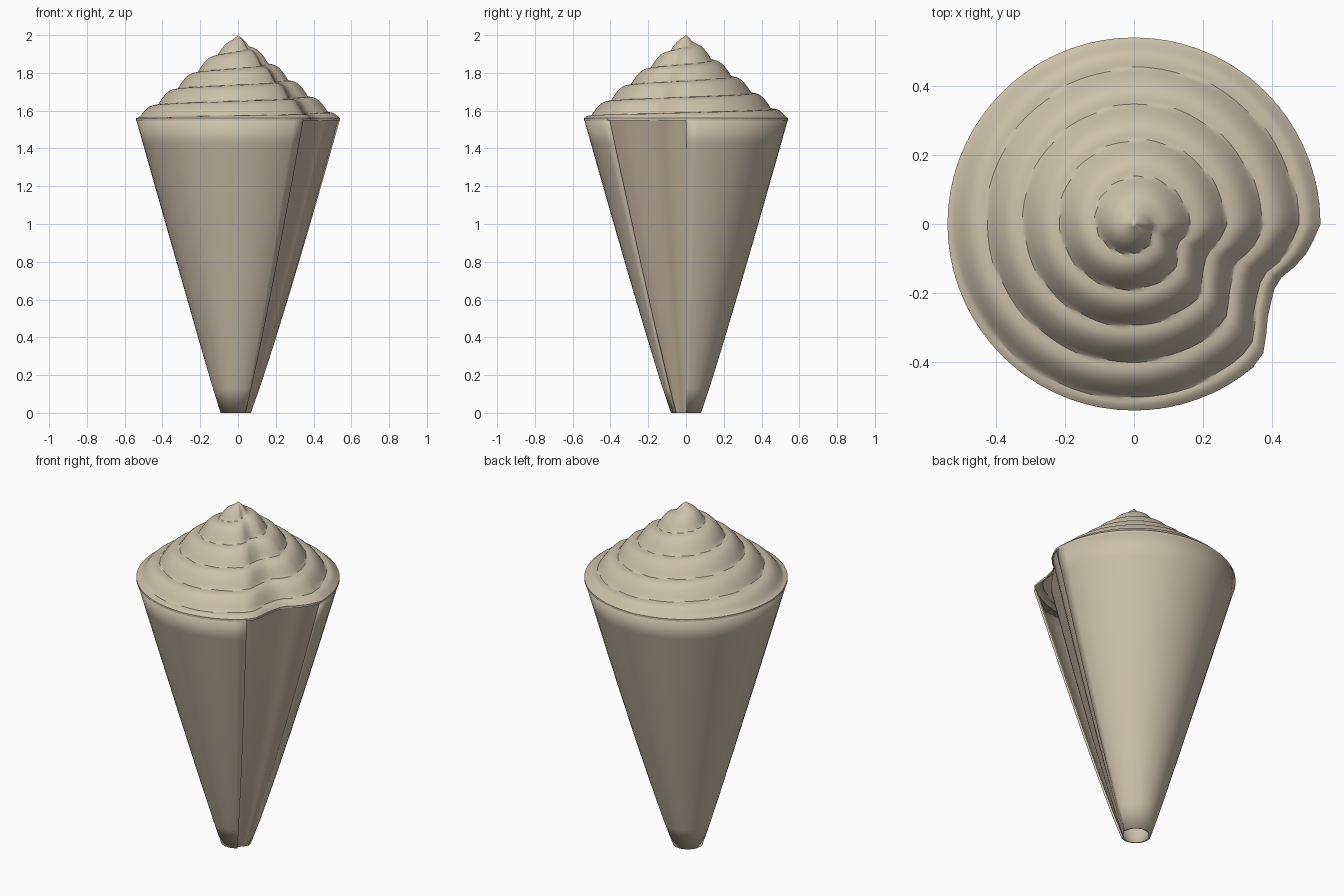
import bpy, bmesh, math

if "Cube" in bpy.data.objects:
    bpy.data.objects.remove(bpy.data.objects["Cube"])

SHOULDER_Z, TOP_Z, RADIUS, TIP_R = 1.56, 2.0, 0.54, 0.08
SEGMENTS = 72

# Depth of the notch in the spire, by degrees clockwise from +x
NOTCH = [(0, 0), (11.5, .074), (20.5, .165), (26.5, .172), (36, .119), (45, .02), (51, 0), (360, 0)]
# Radius factor of the inner whorl seen through the aperture
WHORL = [(0, .985), (10, .92), (20, .835), (30, .81), (40, .81), (50, .83), (65, .86), (90, .90)]


def lerp_table(table, x):
    for (x0, y0), (x1, y1) in zip(table, table[1:]):
        if x <= x1:
            return y0 + (y1 - y0) * (x - x0) / (x1 - x0)
    return table[-1][1]


def material(name, color):
    mat = bpy.data.materials.new(name)
    mat.diffuse_color = (*color, 1)
    mat.use_nodes = True
    mat.node_tree.nodes["Principled BSDF"].inputs["Base Color"].default_value = mat.diffuse_color
    return mat


def grid_object(name, rows, closed, mat, tip=None, thickness=0):
    """Skin rows of points; optionally close each row and add a tip."""
    bm = bmesh.new()
    vs = [[bm.verts.new(p) for p in row] for row in rows]
    n = len(rows[0])
    for a, b in zip(vs, vs[1:]):
        for i in range(n if closed else n - 1):
            j = (i + 1) % n
            bm.faces.new((a[i], a[j], b[j], b[i]))
    if tip:
        t = bm.verts.new(tip)
        for i in range(n):
            bm.faces.new((vs[-1][i], vs[-1][(i + 1) % n], t))
    mesh = bpy.data.meshes.new(name)
    bm.to_mesh(mesh)
    bm.free()
    obj = bpy.data.objects.new(name, mesh)
    bpy.context.collection.objects.link(obj)
    mesh.materials.append(mat)
    bpy.context.view_layer.objects.active = obj
    bpy.ops.object.select_all(action='DESELECT')
    obj.select_set(True)
    bpy.ops.object.shade_smooth_by_angle(angle=math.radians(30))
    if thickness:
        solid = obj.modifiers.new("thickness", 'SOLIDIFY')
        solid.thickness = thickness
        solid.offset = -1
    return obj


def body_point(deg, s, factor=1.0):
    """Point on the tapering body; s runs from 0 at the tip to 1 at the shoulder."""
    r = (TIP_R + (RADIUS - TIP_R) * s ** 0.95) * factor
    a = math.radians(deg)
    shift = -0.012 * (1 - s) ** 3
    return (r * math.cos(a) + shift, r * math.sin(a), s * (SHOULDER_Z - 0.005))


def spire_point(deg, t):
    """Point on the spire; t is 1 at the rim and 0 at the apex."""
    a = math.radians(deg)
    r = RADIUS * t
    u = (r - 0.425) / 0.105 + (a - math.pi) / (2 * math.pi)
    fade = min(1, (1 - t) / 0.08, t / 0.15)
    ripple = fade * (0.026 * abs(math.sin(math.pi * u)) - 0.015)
    z = SHOULDER_Z + (TOP_Z - SHOULDER_Z) * (1 - t) ** 1.06 + ripple
    r *= 1 - lerp_table(NOTCH, (360 - deg) % 360)
    return (r * math.cos(a), r * math.sin(a), z)


shell = material("shell", (0.60, 0.53, 0.40))
inside = material("shell_inside", (0.58, 0.48, 0.36))
levels = [i / 12 for i in range(13)]

# Outer wall, open between the lip and the aperture
wall_angles = [310 * i / 48 for i in range(49)]
grid_object("body_wall", [[body_point(d, s) for d in wall_angles] for s in levels],
            False, shell, thickness=0.012)

# Inner whorl tucking in behind the lip
whorl_angles = [90 * i / 18 for i in range(18, -1, -1)]
grid_object("inner_whorl",
            [[body_point(-d, s, lerp_table(WHORL, d)) for d in whorl_angles] for s in levels],
            False, inside)

# Stepped spiral spire with a thin rim
angles = [360 * i / SEGMENTS for i in range(SEGMENTS)]
rows = [[(x, y, z - 0.012) for x, y, z in (spire_point(d, 1) for d in angles)]]
rows += [[spire_point(d, 1 - i / 70) for d in angles] for i in range(70)]
grid_object("spire", rows, True, shell, tip=(0, 0, TOP_Z))
